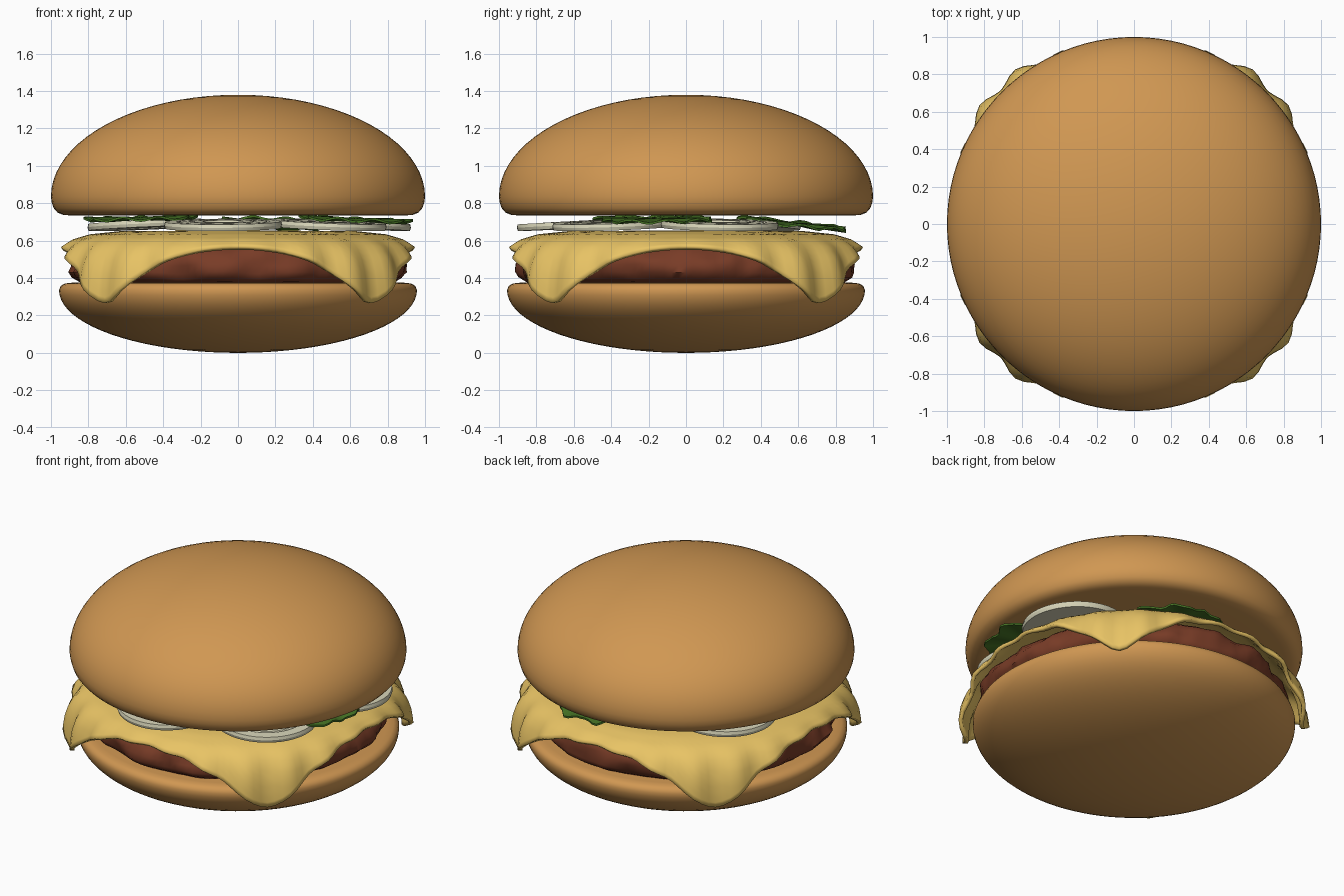
import bpy, bmesh, math
from mathutils import Vector, Matrix, noise

if "Cube" in bpy.data.objects:
    bpy.data.objects.remove(bpy.data.objects["Cube"])

def material(name, rgb):
    m = bpy.data.materials.new(name)
    m.diffuse_color = (*rgb, 1)
    m.use_nodes = True
    m.node_tree.nodes["Principled BSDF"].inputs["Base Color"].default_value = m.diffuse_color
    return m

BUN = material("bread", (0.63, 0.31, 0.085))
CHEESE = material("cheese", (0.81, 0.55, 0.13))
MEAT = material("meat", (0.19, 0.045, 0.02))
ONION = material("onion", (0.68, 0.66, 0.48))
GREEN = material("green", (0.06, 0.17, 0.018))

def revolve(name, profile, mat, segments=96, deform=None, matrix=None, angle=50):
    """Spin (radius, z) points round z; deform(r, z, theta) may alter each point."""
    bm = bmesh.new()
    rings = []
    for r, z in profile:
        ring = []
        for k in range(1 if r == 0 else segments):
            a = 2 * math.pi * k / segments
            rr, zz = deform(r, z, a) if deform else (r, z)
            ring.append(bm.verts.new((rr * math.cos(a), rr * math.sin(a), zz)))
        rings.append(ring)
    for p, q in zip(rings, rings[1:]):
        for k in range(segments):
            j = (k + 1) % segments
            face = [p[k % len(p)], p[j % len(p)], q[j % len(q)], q[k % len(q)]]
            bm.faces.new(list(dict.fromkeys(face)))
    if matrix:
        bm.transform(matrix)
    bmesh.ops.recalc_face_normals(bm, faces=bm.faces)
    mesh = bpy.data.meshes.new(name)
    bm.to_mesh(mesh)
    bm.free()
    ob = bpy.data.objects.new(name, mesh)
    bpy.context.collection.objects.link(ob)
    mesh.materials.append(mat)
    bpy.ops.object.select_all(action='DESELECT')
    ob.select_set(True)
    bpy.context.view_layer.objects.active = ob
    bpy.ops.object.shade_smooth_by_angle(angle=math.radians(angle))
    return ob

def arc(rad, z0, height, n=20):
    """Quarter ellipse from the rim (rad, z0) to the axis."""
    pts = [(rad * math.cos(t), z0 + height * math.sin(t))
           for t in (math.pi / 2 * i / n for i in range(n))]
    return pts + [(0, z0 + height)]

# Buns
revolve("top_bun", [(0, 0.735), (0.5, 0.735), (0.9, 0.735), (0.935, 0.738), (0.965, 0.75),
                    (0.985, 0.773), (0.996, 0.805)] + arc(1.0, 0.835, 0.545), BUN)
revolve("bottom_bun", [(0, 0.375), (0.5, 0.375), (0.89, 0.375), (0.925, 0.371), (0.948, 0.358)]
        + arc(0.957, 0.335, -0.335), BUN)

# Patty with a lumpy rim
def lumpy(r, z, a):
    n = noise.noise(Vector((4 * math.cos(a), 4 * math.sin(a), 7 * z)))
    n += 0.5 * noise.noise(Vector((9 * math.cos(a), 9 * math.sin(a), 12 * z)))
    k = max(0, (r - 0.6) / 0.3)
    return r + 0.045 * n * k, z + 0.012 * n * k

revolve("patty", [(0, 0.37), (0.6, 0.37), (0.84, 0.375), (0.88, 0.40), (0.9, 0.43), (0.9, 0.47),
                  (0.89, 0.505), (0.865, 0.54), (0.82, 0.57), (0.74, 0.595), (0.6, 0.615),
                  (0, 0.62)], MEAT, 144, lumpy)

# Square cheese slice draped over the patty; path is (cloth length, radius, height)
DRAPE = [(0, 0, 0.642), (0.62, 0.62, 0.64), (0.8, 0.79, 0.622), (0.9, 0.88, 0.596), (0.97, 0.935, 0.558),
         (1.04, 0.975, 0.50), (1.12, 1.0, 0.425), (1.2, 1.012, 0.345), (1.4, 1.02, 0.15)]

def drape(t, _, a):
    c, s, p = abs(math.cos(a)), abs(math.sin(a)), 11
    length = t * 0.965 / (c ** p + s ** p) ** (1 / p)
    for (l0, r0, z0), (l1, r1, z1) in zip(DRAPE, DRAPE[1:]):
        if length <= l1:
            break
    f = (length - l0) / (l1 - l0)
    fold = -0.018 * math.cos(24 * a) * max(0, min(1, (length - 0.85) / 0.2))
    return r0 + f * (r1 - r0) + fold, z0 + f * (z1 - z0)

cheese = revolve("cheese_slice", [(0, 0.642), (0.3, 0), (0.5, 0)] +
                 [(0.6 + 0.4 * i / 16, 0) for i in range(17)], CHEESE, 144, drape)
solid = cheese.modifiers.new("thickness", 'SOLIDIFY')
solid.thickness = 0.024
solid.offset = 0

def lay(x, y, z, tilt):
    """Place a slice, its outward edge tipped down by tilt."""
    axis = Vector((-y, x, 0)).normalized()
    return Matrix.Translation((x, y, z)) @ Matrix.Rotation(tilt, 4, axis)

# Onion slices with stepped rings
for i, (x, y) in enumerate([(-0.08, -0.59), (0.48, -0.40), (0.61, 0.18), (-0.49, 0.30)]):
    revolve(f"onion_slice_{i + 1}",
            [(0, -0.012), (0.16, -0.012), (0.165, -0.018), (0.31, -0.018), (0.315, 0.0), (0.31, 0.018),
             (0.25, 0.018), (0.245, 0.008), (0.235, 0.018), (0.18, 0.02), (0.175, 0.008),
             (0.165, 0.02), (0.11, 0.02), (0.105, 0.008), (0, 0.008)],
            ONION, 48, None, lay(x, y, 0.684, 0.05), 30)

# Ragged green leaves
def ragged(r, z, a):
    w = r / 0.3
    return (r * (1 + 0.05 * math.sin(7 * a) + 0.03 * math.sin(17 * a)),
            z + 0.01 * w * math.sin(9 * a))

for i, (x, y, z, tilt) in enumerate([(0.63, -0.15, 0.712, 0.04), (0.17, 0.57, 0.69, 0.11),
                                     (-0.52, -0.2, 0.718, 0.02)]):
    revolve(f"lettuce_leaf_{i + 1}", [(0, -0.006), (0.15, -0.006), (0.29, -0.006), (0.29, 0.006),
                                      (0.15, 0.006), (0, 0.006)], GREEN, 64, ragged, lay(x, y, z, tilt))
